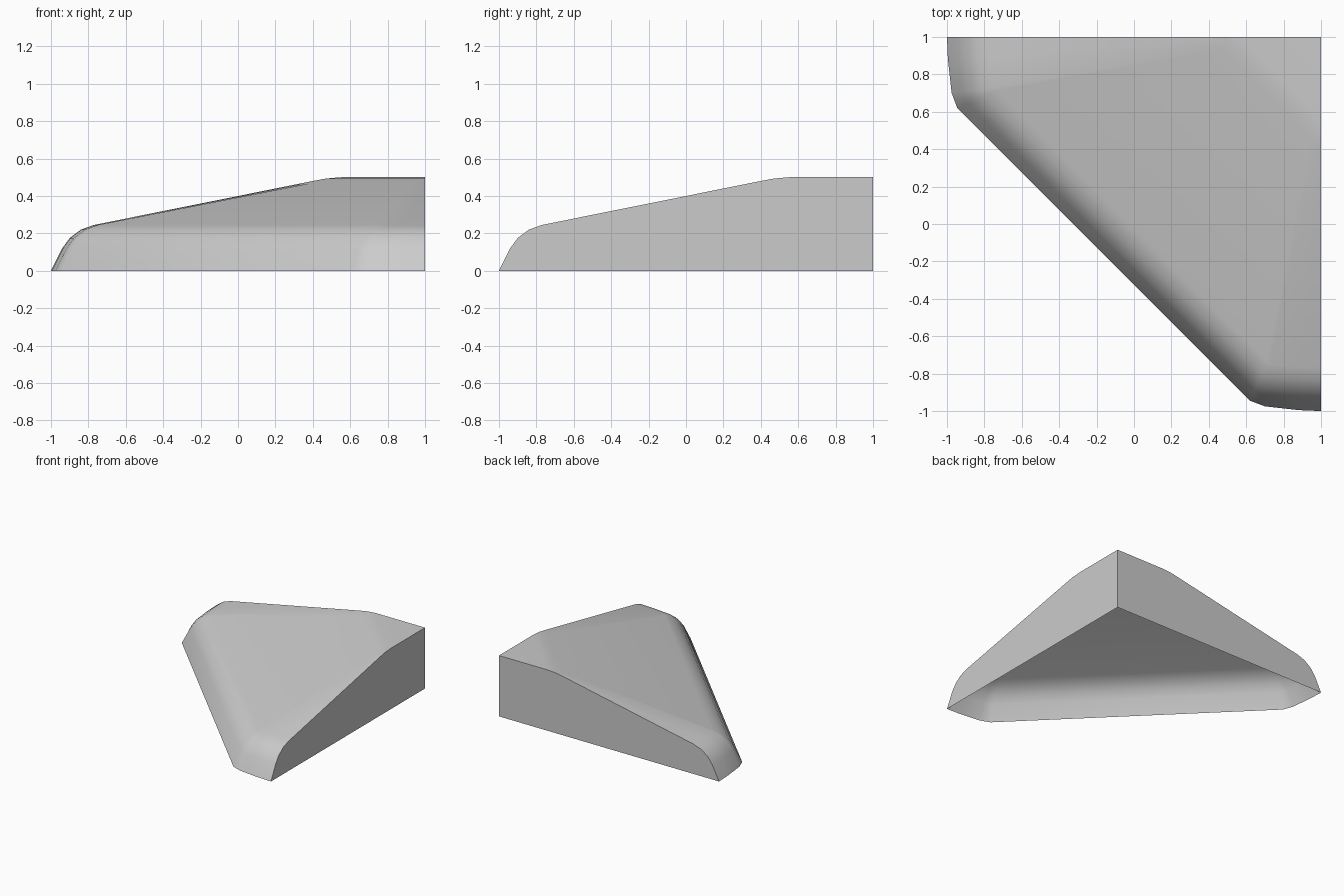
import bpy
import bmesh
from mathutils import Vector

cube = bpy.data.objects.get("Cube")
if cube:
    bpy.data.objects.remove(cube, do_unlink=True)

grey = bpy.data.materials.new("light grey")
grey.use_nodes = True
COLOUR = (0.6, 0.6, 0.6, 1)
grey.diffuse_color = COLOUR
grey.node_tree.nodes["Principled BSDF"].inputs["Base Color"].default_value = COLOUR

# Half of the base outline with its inward direction; the rest mirrors across x = y
half = [((-1, 1), (1, 0)), ((-0.995, 0.88), (1, 0.03)),
        ((-0.975, 0.7), (0.98, 0.12)), ((-0.945, 0.62), (0.93, 0.4))]
swap = lambda p: (p[1], p[0])
outline = half + [(swap(p), swap(d)) for p, d in reversed(half)]

# Rounded rim as (inset, height), then the crest as (wall position, height)
rim = [(0, 0), (0.06, 0.12), (0.10, 0.175), (0.16, 0.22), (0.23, 0.245)]
crest = [(0.4, 0.48), (0.47, 0.493), (0.55, 0.5)]

bm = bmesh.new()
columns = []
for (x, y), (dx, dy) in outline:
    col = [bm.verts.new((x + dx * r, y + dy * r, z)) for r, z in rim]
    t = (x - y + 2) / 4
    for s, z in crest:
        p = Vector((s, 1, z)).lerp(Vector((1, s, z)), t)
        col.append(bm.verts.new(p))
    columns.append(col)

# Rim and slope
for a, b in zip(columns, columns[1:]):
    for k in range(len(a) - 1):
        bm.faces.new((a[k], b[k], b[k + 1], a[k + 1]))

# Flat corner top and the two upright walls; the underside stays open
top = bm.verts.new((1, 1, 0.5))
foot = bm.verts.new((1, 1, 0))
bm.faces.new([c[-1] for c in columns] + [top])
bm.faces.new(columns[0] + [top, foot])
bm.faces.new(columns[-1][::-1] + [foot, top])
bmesh.ops.recalc_face_normals(bm, faces=bm.faces)
if sum(f.normal.z for f in bm.faces) < 0:
    bmesh.ops.reverse_faces(bm, faces=bm.faces)

mesh = bpy.data.meshes.new("corner_ramp")
bm.to_mesh(mesh)
bm.free()
mesh.materials.append(grey)
ramp = bpy.data.objects.new("corner_ramp", mesh)
bpy.context.collection.objects.link(ramp)
bpy.ops.object.select_all(action='DESELECT')
ramp.select_set(True)
bpy.context.view_layer.objects.active = ramp
bpy.ops.object.shade_smooth_by_angle(angle=0.6)
